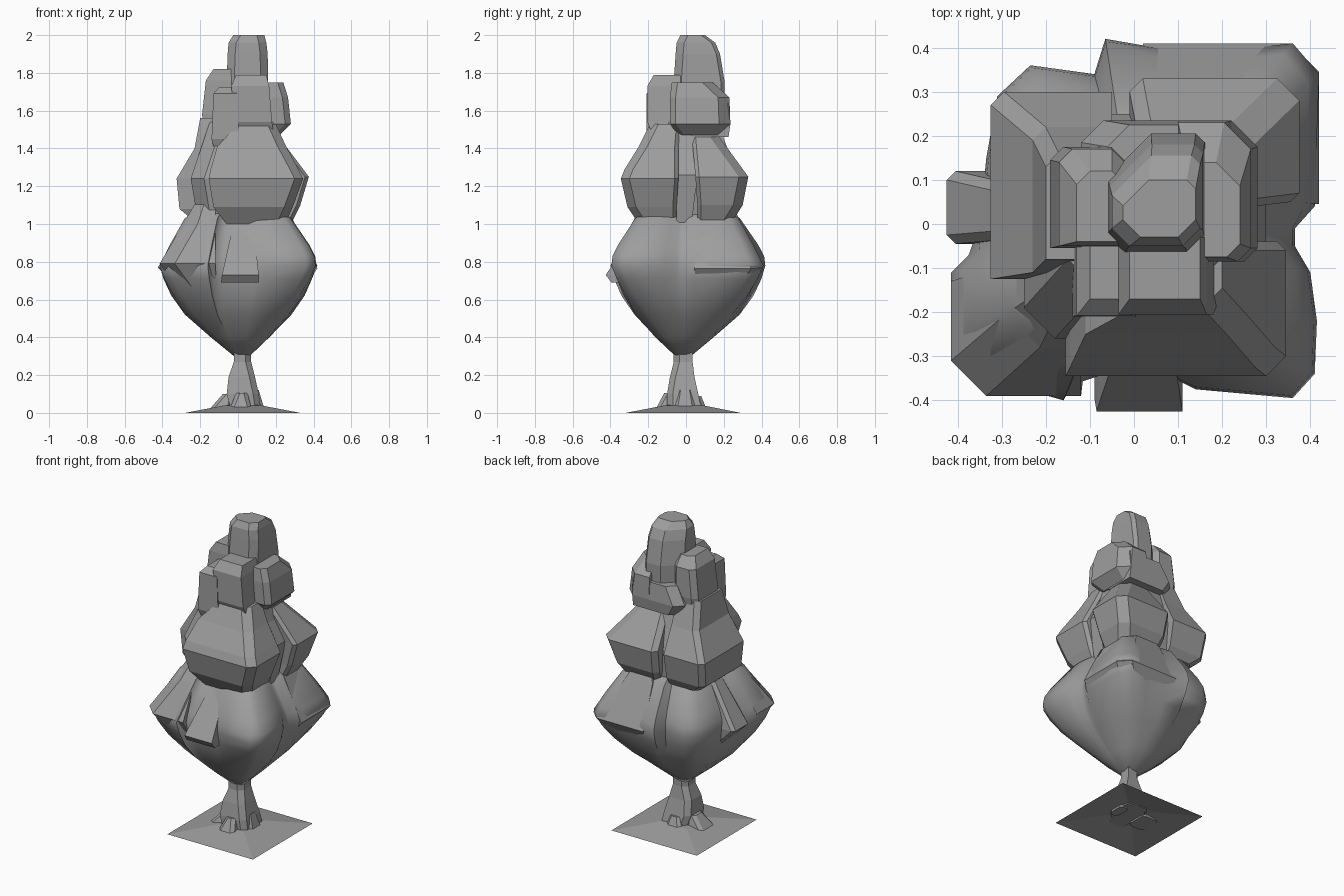
import bpy, bmesh, math

grey = bpy.data.materials.new("dark_grey")
grey.diffuse_color = (.34, .34, .34, 1)


def loft(name, rings, caps=True, smooth=None):
    """Skin a stack of equal-length point rings."""
    bm = bmesh.new()
    vs = [[bm.verts.new(p) for p in r] for r in rings]
    n = len(vs[0])
    for a, b in zip(vs, vs[1:]):
        for i in range(n):
            j = (i + 1) % n
            bm.faces.new((a[i], a[j], b[j], b[i]))
    if caps:
        bm.faces.new(vs[0][::-1])
        bm.faces.new(vs[-1])
    bmesh.ops.recalc_face_normals(bm, faces=bm.faces)
    me = bpy.data.meshes.new(name)
    bm.to_mesh(me)
    bm.free()
    me.materials.append(grey)
    ob = bpy.data.objects.new(name, me)
    bpy.context.collection.objects.link(ob)
    if smooth:
        bpy.ops.object.select_all(action='DESELECT')
        ob.select_set(True)
        bpy.context.view_layer.objects.active = ob
        bpy.ops.object.shade_smooth_by_angle(angle=math.radians(smooth))
    return ob


def box_ring(z, x0, x1, y0, y1, cuts):
    """Rectangle at height z; cuts = corner cut front-left, front-right, back-right, back-left."""
    ring = []
    corners = ((x0, y0, 1, 1), (x1, y0, -1, 1), (x1, y1, -1, -1), (x0, y1, 1, -1))
    for i, (c, (x, y, sx, sy)) in enumerate(zip(cuts, corners)):
        if c == 0:
            ring.append((x, y, z))
            continue
        c = min(c, (x1 - x0) * .45, (y1 - y0) * .45)
        pair = [(x, y + sy * c, z), (x + sx * c, y, z)]
        ring += pair if i % 2 == 0 else pair[::-1]
    return ring


def block(name, cuts, *rings, caps=True):
    if not isinstance(cuts, tuple):
        cuts = (cuts,) * 4
    return loft(name, [box_ring(*r, cuts) for r in rings], caps)


# Ground sheet, open underneath
block("ground", 0, (0, -.28, .33, -.32, .29), (.04, -.07, .12, -.11, .09),
      (.042, -.02, .06, -.06, .03), caps=False)

# Trunk and roots
block("trunk", (0, .03, 0, .03), (.03, -.04, .12, -.10, .08), (.10, -.06, .11, -.10, .065),
      (.19, -.05, .09, -.085, .045), (.27, -.022, .07, -.065, .035),
      (.36, -.022, .07, -.065, .035))
block("root_left", .02, (.02, -.15, -.03, -.09, .05), (.10, -.08, -.03, -.06, .03))
block("root_right", .015, (.02, .08, .14, -.06, .05), (.12, .085, .11, -.04, .03))
block("root_front", .02, (.03, -.04, .07, -.155, -.07), (.105, -.01, .05, -.115, -.07))
block("root_back", .02, (.03, -.03, .08, .05, .105), (.09, 0, .06, .05, .08))

# Lower canopy: clefted plan outline that rounds off toward the base
outline = [(-.14, -.365), (-.08, -.345), (.08, -.345), (.14, -.375), (.36, -.395),
           (.41, -.34), (.415, -.22), (.40, -.11), (.365, -.05), (.365, -.01), (.41, .04),
           (.415, .2), (.42, .34), (.36, .41), (.23, .395), (.08, .395), (-.065, .42),
           (-.09, .34), (-.235, .36), (-.31, .29), (-.335, .15), (-.35, .0),
           (-.375, -.07), (-.415, -.11), (-.415, -.27), (-.37, -.34), (-.16, -.40)]


def canopy_ring(z, s, t, ox=0, oy=0, flat=1):
    """t blends round to clefted; flat pulls in the two flat-sloped quadrants."""
    ring = []
    for x, y in outline:
        k = .41 / (abs(x) ** 2.4 + abs(y) ** 2.4) ** (1 / 2.4)
        f = s * (t + (1 - t) * k) * (flat if x * y > 0 else 1)
        ring.append((x * f + ox, y * f + oy, z))
    return ring


loft("lower_canopy", [canopy_ring(*r) for r in (
    (.30, .10, 0, .02, -.015), (.40, .38, .1, .01, -.01), (.52, .69, .3), (.62, .86, .6),
    (.71, .955, .85), (.78, 1, 1), (.83, .985, 1, 0, 0, .955), (.89, .91, 1, 0, 0, .955),
    (1.03, .68, 1), (1.08, .5, 1))], smooth=50)

# Lower clumps and wedge leaves set into the clefts
block("clump_front_left", (.08, 0, 0, .03), (.62, -.29, -.11, -.30, -.1),
      (.79, -.415, -.12, -.39, -.1),
      (1.0, -.29, -.12, -.28, -.06), (1.14, -.21, -.12, -.19, -.05))
block("clump_back_right", (0, 0, .065, 0), (.64, .06, .33, .06, .33),
      (.765, .02, .42, .045, .41),
      (1.02, .04, .29, .06, .285), (1.15, .10, .22, .09, .22))
block("wedge_front", 0, (.69, -.09, .11, -.395, -.2), (.73, -.085, .11, -.425, -.2),
      (1.02, -.02, .08, -.23, -.1))
block("wedge_left", .02, (.66, -.32, -.2, -.03, .11), (.77, -.425, -.2, -.045, .12),
      (1.03, -.25, -.1, -.03, .08))

# Middle canopy core and clumps
block("middle_core", .07, (1.0, -.21, .24, -.22, .23), (1.24, -.25, .28, -.26, .25),
      (1.54, -.15, .19, -.15, .15))
block("middle_front", (0, .045, .02, 0), (1.0, -.06, .25, -.25, -.05),
      (1.09, -.13, .29, -.31, -.05), (1.24, -.155, .345, -.345, -.04),
      (1.29, -.145, .32, -.325, -.04), (1.41, -.11, .255, -.25, -.04),
      (1.53, 0, .20, -.19, -.03))
block("middle_left", (0, 0, 0, .03), (1.03, -.25, -.05, -.10, .24), (1.08, -.31, -.05, -.12, .27),
      (1.24, -.325, -.05, -.125, .30), (1.40, -.23, -.05, -.11, .22),
      (1.56, -.20, -.05, -.08, .16))
block("middle_back_right", (0, .02, .05, .03), (1.02, .02, .29, .06, .25),
      (1.10, .0, .33, .06, .30), (1.25, -.01, .375, .05, .33), (1.47, .02, .21, .03, .17))
block("middle_right_sliver", 0, (1.0, .1, .26, -.05, .03), (1.26, .1, .30, -.05, .06),
      (1.46, .1, .2, -.05, .04))

# Top clumps around the spire
block("spire", (.04, .04, .02, .10), (1.48, -.06, .165, -.07, .20),
      (1.75, -.06, .16, -.065, .205), (1.90, -.055, .157, -.055, .18),
      (1.96, -.05, .15, -.05, .155), (2.0, -.025, .14, -.03, .10))
block("top_left", (0, 0, .03, .03), (1.48, -.18, -.02, -.05, .16), (1.58, -.19, -.02, -.055, .175),
      (1.76, -.17, -.02, -.05, .17), (1.82, -.13, -.02, -.04, .12))
block("top_front", 0, (1.48, -.02, .19, -.18, -.03), (1.54, -.02, .18, -.205, -.03),
      (1.73, -.035, .165, -.205, -.03), (1.79, -.01, .15, -.17, -.03))
block("top_front_left", 0, (1.41, -.13, .005, -.195, -.02), (1.45, -.14, .005, -.21, -.02),
      (1.69, -.13, -.005, -.208, -.02), (1.725, -.10, -.01, -.17, -.02))
block("top_right", (0, .03, .06, 0), (1.47, .1, .22, -.04, .22), (1.53, .1, .28, -.085, .235),
      (1.67, .1, .265, -.085, .23), (1.75, .12, .24, -.075, .14))
block("top_back", (0, 0, 0, .05), (1.46, -.08, .22, .03, .225), (1.53, -.12, .22, .03, .235),
      (1.64, -.06, .22, .03, .225))
